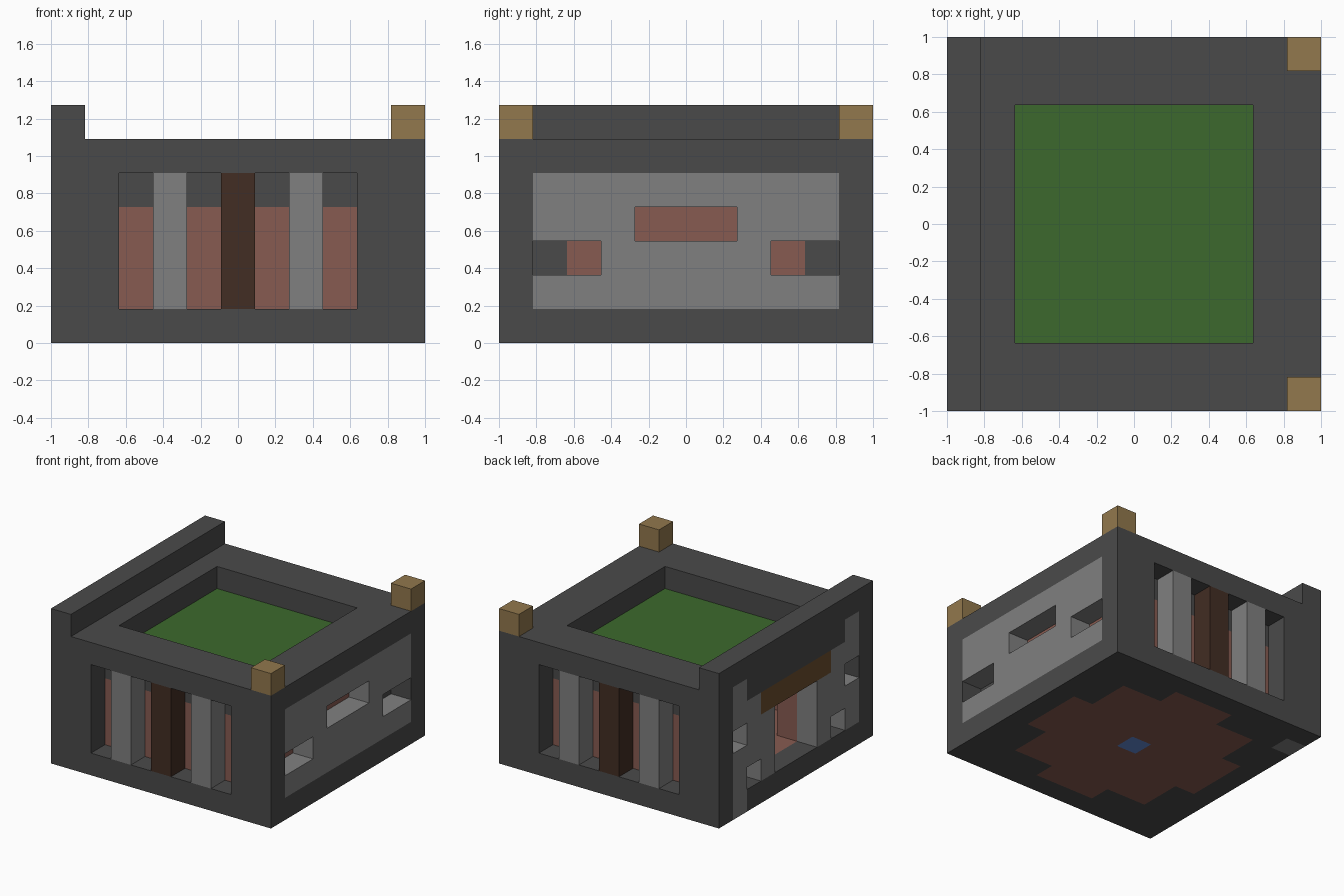
import bpy, bmesh, math
from mathutils import Vector

if "Cube" in bpy.data.objects:
    bpy.data.objects.remove(bpy.data.objects["Cube"], do_unlink=True)

N = 11              # blocks along each side
S = 2 / N           # block size


def material(name, *rgb):
    col = [((c / 255 + 0.055) / 1.055) ** 2.4 for c in rgb] + [1]
    m = bpy.data.materials.new(name)
    m.use_nodes = True
    m.diffuse_color = col
    m.node_tree.nodes["Principled BSDF"].inputs["Base Color"].default_value = col
    return m


MATS = {
    "dark_stone": material("dark stone", 74, 74, 74),
    "stone": material("light stone", 128, 128, 128),
    "brick": material("brick red", 135, 91, 81),
    "oak": material("oak tan", 146, 120, 77),
    "spruce": material("spruce brown", 107, 77, 46),
    "bark": material("dark bark", 66, 45, 35),
    "grass": material("grass green", 60, 105, 45),
    "blue": material("lamp blue", 98, 138, 215),
}

blocks = {}         # block position -> (part, material)


def cells(x, y, z):
    """All block positions in three inclusive ranges."""
    return [(i, j, k) for i in range(x[0], x[1] + 1)
            for j in range(y[0], y[1] + 1) for k in range(z[0], z[1] + 1)]


def fill(part, mat, x, y, z):
    for c in cells(x, y, z):
        blocks[c] = (part, mat)


def carve(x, y, z):
    for c in cells(x, y, z):
        blocks.pop(c, None)


# Main body, hollow inside, with an open roof well
fill("outer_shell", "dark_stone", (0, 10), (0, 10), (0, 5))
carve((2, 8), (2, 8), (1, 5))

# Floor: a square with a tab on each side, and a lamp in the middle
fill("floor", "brick", (2, 8), (2, 8), (0, 0))
fill("floor", "brick", (1, 9), (4, 6), (0, 0))
fill("floor", "brick", (4, 6), (1, 9), (0, 0))
fill("floor_lamp", "blue", (5, 5), (5, 5), (0, 0))

# Inner walls and roof lawn
for w in (1, 9):
    fill("inner_walls", "brick", (2, 8), (w, w), (1, 3))
    fill("inner_walls", "brick", (w, w), (2, 8), (1, 3))
fill("roof_lawn", "grass", (2, 8), (2, 8), (4, 4))

# Front and back recesses with pillars
for side, y in (("front", 0), ("back", 10)):
    carve((2, 8), (y, y), (1, 4))
    for x in (3, 7):
        fill(side + "_stone_pillars", "stone", (x, x), (y, y), (1, 4))
    fill(side + "_bark_pillar", "bark", (5, 5), (y, y), (1, 4))

# Window wall on +x
fill("window_panel", "stone", (10, 10), (1, 9), (1, 4))
carve((10, 10), (4, 6), (3, 3))
for y in (1, 8):
    carve((10, 10), (y, y + 1), (2, 2))

# Door wall on -x
fill("door_panel", "stone", (0, 0), (1, 9), (1, 4))
for y in (1, 9):
    fill("door_panel", "stone", (0, 0), (y, y), (5, 5))
    carve((0, 0), (y, y), (3, 3))
for y in (2, 8):
    carve((0, 0), (y, y), (1, 1))
fill("door_panel", "stone", (0, 0), (9, 9), (0, 0))
fill("door_lintel", "spruce", (0, 0), (3, 7), (4, 4))
carve((0, 1), (4, 6), (1, 3))

# Parapet and corner posts
fill("parapet", "dark_stone", (0, 0), (0, 10), (6, 6))
for side, y in (("front", 0), ("back", 10)):
    fill(side + "_corner_post", "oak", (10, 10), (y, y), (6, 6))


# Turn each part into one mesh of its exposed faces
AXES = [Vector(a) for a in ((1, 0, 0), (0, 1, 0), (0, 0, 1))]


def build(part, mat):
    bm = bmesh.new()
    for cell in [c for c, v in blocks.items() if v[0] == part]:
        mid = Vector(cell) + Vector((0.5, 0.5, 0.5))
        for a in range(3):
            for s in (-1, 1):
                near = list(cell)
                near[a] += s
                if tuple(near) in blocks:
                    continue
                n = AXES[a] * s
                u = AXES[(a + 1) % 3] / 2
                v = n.cross(u)
                quad = (-u - v, u - v, u + v, v - u)
                pts = [mid + n / 2 + q - Vector((N / 2, N / 2, 0)) for q in quad]
                bm.faces.new([bm.verts.new(p * S) for p in pts])
    bmesh.ops.remove_doubles(bm, verts=bm.verts, dist=S / 100)
    bmesh.ops.dissolve_limit(bm, angle_limit=math.radians(1),
                             verts=bm.verts, edges=bm.edges)
    me = bpy.data.meshes.new(part)
    bm.to_mesh(me)
    bm.free()
    me.materials.append(MATS[mat])
    bpy.context.scene.collection.objects.link(bpy.data.objects.new(part, me))


for part, mat in sorted(set(blocks.values())):
    build(part, mat)
